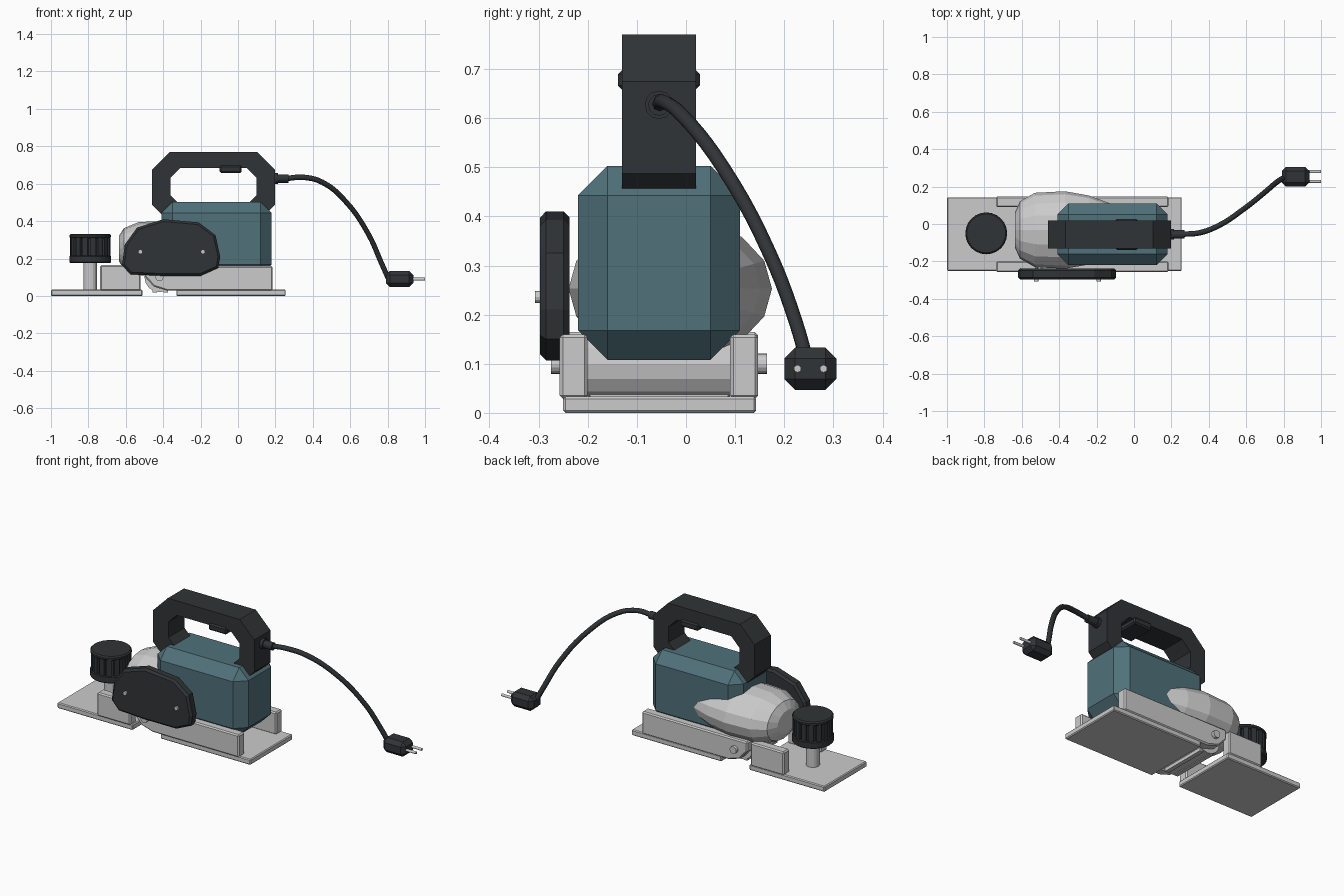
import bpy, bmesh
from math import pi, cos, sin
from mathutils import Vector, Matrix

if "Cube" in bpy.data.objects:
    bpy.data.objects.remove(bpy.data.objects["Cube"])


def material(name, rgb):
    m = bpy.data.materials.new(name)
    m.diffuse_color = (*rgb, 1)
    m.use_nodes = True
    m.node_tree.nodes["Principled BSDF"].inputs["Base Color"].default_value = m.diffuse_color
    return m


DARK = material("dark_plastic", (0.03, 0.034, 0.037))
TEAL = material("teal_plastic", (0.08, 0.165, 0.195))


def finish(name, bm, mat=None, bevel=0.0):
    bmesh.ops.recalc_face_normals(bm, faces=bm.faces[:])
    me = bpy.data.meshes.new(name)
    bm.to_mesh(me)
    bm.free()
    ob = bpy.data.objects.new(name, me)
    bpy.context.collection.objects.link(ob)
    if mat:
        me.materials.append(mat)
    if bevel:
        b = ob.modifiers.new("bevel", 'BEVEL')
        b.width, b.segments, b.limit_method = bevel, 1, 'ANGLE'
        b.angle_limit = 0.7
    return ob


def box(name, x, y, z, mat=None, bevel=0.0):
    bm = bmesh.new()
    bmesh.ops.create_cube(bm, size=1)
    for v in bm.verts:
        v.co = [(a + b) / 2 + c * (b - a) for (a, b), c in zip((x, y, z), v.co)]
    return finish(name, bm, mat, bevel)


def loft(name, rings, mat=None, bevel=0.0, closed=False):
    """Skin equal-length rings of points; cap the ends or join them into a loop."""
    bm = bmesh.new()
    vs = [[bm.verts.new(p) for p in r] for r in rings]
    pairs = list(zip(vs, vs[1:])) + ([(vs[-1], vs[0])] if closed else [])
    n = len(vs[0])
    for a, b in pairs:
        for i in range(n):
            bm.faces.new((a[i], a[(i + 1) % n], b[(i + 1) % n], b[i]))
    if not closed:
        bm.faces.new(vs[0])
        bm.faces.new(vs[-1])
    return finish(name, bm, mat, bevel)


def side_profile(name, pts, y0, y1, mat=None, bevel=0.0):
    return loft(name, [[(x, y, z) for x, z in pts] for y in (y0, y1)], mat, bevel)


def rod(name, p, q, r, sides=16, mat=None, bevel=0.0):
    p, q = Vector(p), Vector(q)
    bm = bmesh.new()
    rot = (q - p).to_track_quat('Z', 'Y').to_matrix().to_4x4()
    bmesh.ops.create_cone(bm, cap_ends=True, segments=sides, radius1=r, radius2=r,
                          depth=(q - p).length,
                          matrix=Matrix.Translation((p + q) / 2) @ rot)
    return finish(name, bm, mat, bevel)


def octagon(x0, x1, z0, z1, c):
    return [(x0 + c, z0), (x1 - c, z0), (x1, z0 + c), (x1, z1 - c),
            (x1 - c, z1), (x0 + c, z1), (x0, z1 - c), (x0, z0 + c)]


MID = -0.055  # centre plane of the tool

# Sole plates
box("front_sole", (-1.0, -0.51), (-0.25, 0.143), (0, 0.033), bevel=0.005)
box("rear_sole", (-0.33, 0.255), (-0.25, 0.143), (0, 0.033), bevel=0.005)

# Side rails and drum shaft ends, mirrored about the centre plane
rail = [(-0.50, 0.105), (-0.45, 0.05), (-0.38, 0.028), (0.185, 0.028),
        (0.185, 0.16), (-0.50, 0.16)]
for s, side in ((-1, "near"), (1, "far")):
    a, b = sorted((MID + s * 0.145, MID + s * 0.202))
    side_profile(side + "_rear_rail", rail, a, b, bevel=0.007)
    box(side + "_front_rail", (-0.737, -0.52), (a, b), (0.028, 0.165), bevel=0.007)
    rod(side + "_shaft_end", (-0.42, MID + s * 0.19, 0.1),
        (-0.42, MID + s * 0.22, 0.1), 0.021)

# Cutter drum with two blades
rod("cutter_drum", (-0.42, -0.2, 0.1), (-0.42, 0.09, 0.1), 0.08)
for i, x in enumerate((-0.445, -0.385)):
    box(f"blade_{i}", (x - 0.012, x + 0.012), (-0.195, 0.085), (0.018, 0.05))

# Motor body
box("motor_body", (-0.41, 0.18), (-0.22, 0.11), (0.108, 0.503), TEAL, 0.06)

# Cast metal housing: elliptical rings along x
prof = [(-0.637, 0.45), (-0.61, 0.74), (-0.53, 0.96), (-0.37, 1.0),
        (-0.24, 0.89), (-0.13, 0.69), (-0.03, 0.35)]
loft("drive_housing",
     [[(x, -0.032 + 0.207 * k * cos(t * pi / 8), 0.253 + 0.148 * k * sin(t * pi / 8))
       for t in range(16)] for x, k in prof])

# Belt cover with screws
cover = [(-0.62, 0.165), (-0.575, 0.115), (-0.40, 0.107), (-0.20, 0.107),
         (-0.105, 0.15), (-0.095, 0.21), (-0.12, 0.325), (-0.21, 0.393),
         (-0.40, 0.41), (-0.54, 0.365), (-0.605, 0.275)]
cov = side_profile("belt_cover", cover, -0.297, -0.237, DARK, 0.012)
cov.modifiers["bevel"].angle_limit = 1.2
for i, x in enumerate((-0.522, -0.188)):
    rod(f"cover_screw_{i}", (x, -0.29, 0.236), (x, -0.307, 0.236), 0.012, 12)

# Closed-loop handle: rectangular section swept between two octagons
outer = octagon(-0.46, 0.197, 0.392, 0.77, 0.095)
inner = octagon(-0.362, 0.1, 0.485, 0.685, 0.055)
loft("handle",
     [[(x, y, z) for x, z in o] for o, y in
      ((outer, -0.13), (outer, 0.02), (inner, 0.02), (inner, -0.13))],
     DARK, closed=True)
box("trigger", (-0.098, 0.02), (-0.138, 0.028), (0.658, 0.698), DARK, 0.008)

# Depth knob: stem, collar, fluted grip and cap
KX, KY = -0.79, -0.05
rod("knob_stem", (KX, KY, 0.03), (KX, KY, 0.19), 0.037)
rod("knob_collar", (KX, KY, 0.175), (KX, KY, 0.217), 0.112, 24, DARK, 0.005)
flutes = []
for i in range(16):
    for f, r in ((0.0, 0.108), (0.65, 0.108), (0.72, 0.095), (0.93, 0.095)):
        t = (i + f) * pi / 8
        flutes.append((KX + r * cos(t), KY + r * sin(t)))
loft("knob_grip", [[(x, y, z) for x, y in flutes] for z in (0.21, 0.315)], DARK)
rod("knob_cap", (KX, KY, 0.308), (KX, KY, 0.332), 0.111, 24, DARK, 0.007)

# Power cord with strain relief
rod("cord_collar", (0.19, MID, 0.627), (0.215, MID, 0.627), 0.029, 12, DARK)
rod("strain_relief", (0.2, MID, 0.627), (0.27, MID, 0.627), 0.022, 12, DARK)
path = [(0.25, -0.055, 0.627), (0.35, -0.047, 0.634), (0.45, -0.01, 0.608),
        (0.58, 0.075, 0.5), (0.70, 0.17, 0.325), (0.765, 0.225, 0.18),
        (0.805, 0.25, 0.09)]
cu = bpy.data.curves.new("power_cord", 'CURVE')
cu.dimensions = '3D'
cu.bevel_depth, cu.bevel_resolution, cu.resolution_u = 0.0145, 2, 5
cu.use_fill_caps = True
sp = cu.splines.new('BEZIER')
sp.bezier_points.add(len(path) - 1)
for bp, co in zip(sp.bezier_points, path):
    bp.co = co
    bp.handle_left_type = bp.handle_right_type = 'AUTO'
cu.materials.append(DARK)
bpy.context.collection.objects.link(bpy.data.objects.new("power_cord", cu))

# Plug and prongs
box("plug", (0.79, 0.937), (0.2, 0.306), (0.047, 0.133), DARK, 0.022)
for i, y in enumerate((0.227, 0.28)):
    rod(f"prong_{i}", (0.93, y, 0.09), (1.0, y, 0.09), 0.0075, 12)
